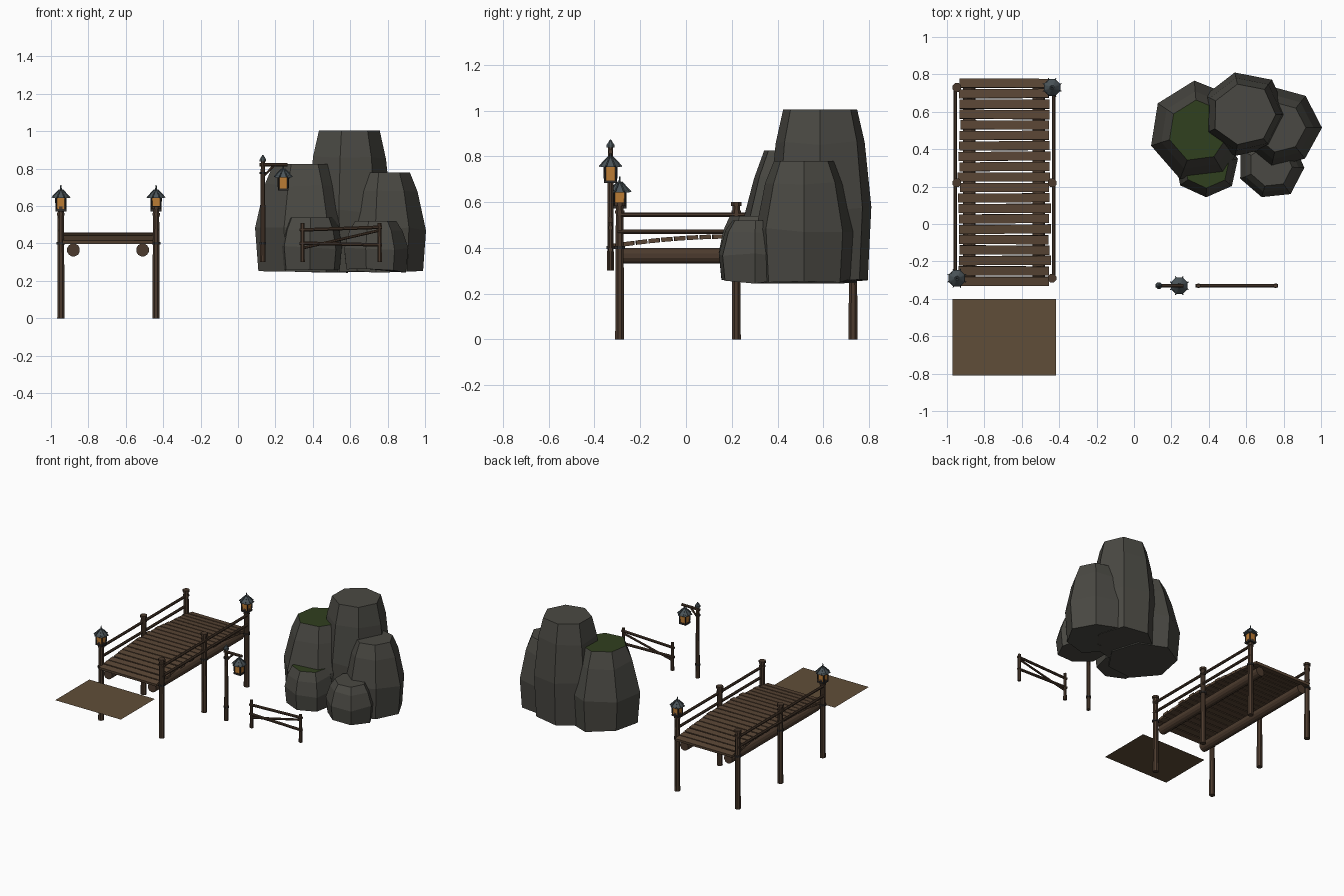
import bpy, bmesh, math, random
from mathutils import Vector, Matrix

if "Cube" in bpy.data.objects:
    bpy.data.objects.remove(bpy.data.objects["Cube"])

random.seed(4)


def material(name, rgb):
    m = bpy.data.materials.new(name)
    m.diffuse_color = (*rgb, 1)
    m.use_nodes = True
    m.node_tree.nodes["Principled BSDF"].inputs["Base Color"].default_value = m.diffuse_color
    return m


PLANK = material("plank_wood", (0.10, 0.06, 0.035))
LOG = material("log_wood", (0.07, 0.042, 0.026))
DIRT = material("dirt", (0.117, 0.076, 0.04))
ROCK = material("rock", (0.068, 0.066, 0.056))
MOSS = material("moss", (0.03, 0.05, 0.013))
GLOW = material("lantern_glow", (0.5, 0.2, 0.035))
METAL = material("roof_metal", (0.07, 0.09, 0.1))
IRON = material("dark_iron", (0.03, 0.027, 0.025))


def finish(name, bm, *mats):
    me = bpy.data.meshes.new(name)
    bm.to_mesh(me)
    bm.free()
    for m in mats:
        me.materials.append(m)
    ob = bpy.data.objects.new(name, me)
    bpy.context.collection.objects.link(ob)
    return ob


def rod(name, a, b, r1, r2=None, sides=8, mat=LOG):
    a, b = Vector(a), Vector(b)
    d = b - a
    bm = bmesh.new()
    rot = d.to_track_quat('Z', 'Y').to_matrix().to_4x4()
    spin = Matrix.Rotation(math.pi / sides, 4, 'Z')
    bmesh.ops.create_cone(bm, cap_ends=True, segments=sides, radius1=r1,
                          radius2=r1 if r2 is None else r2, depth=d.length,
                          matrix=Matrix.Translation((a + b) / 2) @ rot @ spin)
    return finish(name, bm, mat)


def box(name, c, size, mat, rot=Matrix.Identity(4)):
    bm = bmesh.new()
    bmesh.ops.create_cube(bm, size=1, matrix=Matrix.Translation(c) @ rot @ Matrix.Diagonal((*size, 1)))
    return finish(name, bm, mat)


def lantern(name, x, y, z):
    """Square lantern with an eight-sided roof; z is the underside."""
    box(name + "_base", (x, y, z + 0.006), (0.058, 0.058, 0.012), IRON)
    box(name + "_glass", (x, y, z + 0.043), (0.046, 0.046, 0.07), GLOW)
    for sx in (-1, 1):
        for sy in (-1, 1):
            rod(name + "_bar", (x + sx * .024, y + sy * .024, z),
                (x + sx * .026, y + sy * .026, z + 0.08), 0.005, sides=4, mat=IRON)
    rod(name + "_eave", (x, y, z + .070), (x, y, z + .082), 0.048, 0.042, mat=METAL)
    rod(name + "_roof", (x, y, z + .082), (x, y, z + .115), 0.042, 0.010, mat=METAL)
    rod(name + "_spike", (x, y, z + .11), (x, y, z + .14), 0.006, 0.003, 6, METAL)
    for k in range(8):
        a = k * math.pi / 4 + math.pi / 8
        c, s = math.cos(a), math.sin(a)
        rod(name + "_rib", (x + .052 * c, y + .052 * s, z + .073),
            (x + .01 * c, y + .01 * s, z + .115), 0.004, sides=4, mat=METAL)


def boulder(name, x, y, top, r, rtop, phase, cap):
    """Seven-sided faceted rock with a flat top."""
    bm = bmesh.new()
    base, n, rings = 0.255, 7, []
    stretch = [random.uniform(0.96, 1.03) for _ in range(n)]
    for t, rad in ((0, r * 0.93), (0.42, r), (0.8, r * 0.3 + rtop * 0.7 + .015), (1, rtop)):
        ring = []
        for k in range(n):
            a = math.radians(phase) + math.tau * k / n
            q = rad * stretch[k]
            dz = random.uniform(-.012, .012) if t < 1 else 0
            ring.append(bm.verts.new((x + q * math.cos(a), y + q * math.sin(a),
                                      base + t * (top - base) + dz)))
        rings.append(ring)
    for lo, hi in zip(rings, rings[1:]):
        for k in range(n):
            j = (k + 1) % n
            bm.faces.new((lo[k], lo[j], hi[j], hi[k]))
    bm.faces.new(rings[0][::-1])
    bm.faces.new(rings[-1]).material_index = 1
    finish(name, bm, ROCK, cap)


# Bridge: posts, caps, rope bands and rails
XL, XR = -0.947, -0.438
POST_Y = (-0.29, 0.22, 0.73)
for side, x in (("left", XL), ("right", XR)):
    out = -0.008 if side == "left" else 0.008
    for y in POST_Y:
        rod(side + "_bridge_post", (x, y, 0), (x, y, 0.585), 0.021, 0.018)
        rod(side + "_post_cap", (x, y, 0.583), (x, y, 0.60) if y == 0.22 else (x, y, 0.598), 0.025)
        rod(side + "_post_collar", (x, y, 0.55), (x, y, 0.562), 0.022)
        rod(side + "_post_band", (x, y, 0.395), (x, y, 0.408), 0.025, mat=IRON)
    for z in (0.47, 0.545):
        rod(side + "_rail", (x + out, -0.30, z), (x + out, 0.74, z), 0.0105)

# Log beams under the deck
for x in (-0.88, -0.51):
    rod("deck_beam", (x, -0.305, 0.365), (x, 0.75, 0.365), 0.035, sides=12)

# Arched plank deck
for i in range(20):
    y = -0.306 + 0.0557 * i
    u = (y - 0.223) / 0.53
    rot = (Matrix.Rotation(-0.15 * u, 4, 'X')
           @ Matrix.Rotation(random.uniform(-.008, .008), 4, 'Z'))
    box("deck_plank", (-0.693 + random.uniform(-.004, .004), y, 0.45 - 0.04 * u * u),
        (0.485 + random.uniform(-.012, .012), 0.048, 0.019), PLANK, rot)

# Lanterns on two opposite bridge posts
lantern("front_bridge_lantern", XL, POST_Y[0], 0.572)
lantern("back_bridge_lantern", XR, POST_Y[2], 0.572)

# Dirt path patch
bm = bmesh.new()
bm.faces.new([bm.verts.new((x, y, 0.34)) for x, y in
              ((-.97, -.81), (-.418, -.81), (-.418, -.40), (-.97, -.40))])
finish("dirt_path", bm, DIRT)

# Lamp post with arm and hanging lantern
LX, LY = 0.133, -0.33
rod("lamp_post", (LX, LY, 0.30), (LX, LY, 0.84), 0.016, 0.012)
rod("lamp_post_tip_collar", (LX, LY, 0.838), (LX, LY, 0.85), 0.019, mat=METAL)
rod("lamp_post_tip", (LX, LY, 0.85), (LX, LY, 0.873), 0.018, 0.003, mat=METAL)
for z in (0.395, 0.77):
    rod("lamp_post_band", (LX, LY, z), (LX, LY, z + 0.012), 0.019, mat=IRON)
rod("lamp_arm", (0.115, LY, 0.82), (0.265, LY, 0.82), 0.010)
rod("lamp_brace", (LX, LY, 0.755), (0.19, LY, 0.815), 0.007, sides=6)
lantern("hanging_lantern", 0.242, LY, 0.683)

# Fence
for x in (0.345, 0.757):
    rod("fence_post", (x, LY, 0.30), (x, LY, 0.51), 0.013, 0.011)
rod("fence_top_rail", (0.33, LY, 0.472), (0.77, LY, 0.487), 0.010)
rod("fence_low_rail", (0.33, LY, 0.402), (0.77, LY, 0.392), 0.010)
rod("fence_diagonal", (0.345, LY, 0.375), (0.757, LY, 0.47), 0.008)

# Boulder cluster
boulder("tall_boulder", 0.59, 0.585, 1.005, 0.235, 0.17, 0, ROCK)
boulder("left_boulder", 0.345, 0.50, 0.825, 0.27, 0.165, -8, MOSS)
boulder("right_boulder", 0.782, 0.515, 0.78, 0.22, 0.135, 0, ROCK)
boulder("front_left_boulder", 0.39, 0.315, 0.54, 0.175, 0.125, -40, MOSS)
boulder("front_right_boulder", 0.73, 0.31, 0.52, 0.18, 0.115, -3, ROCK)
